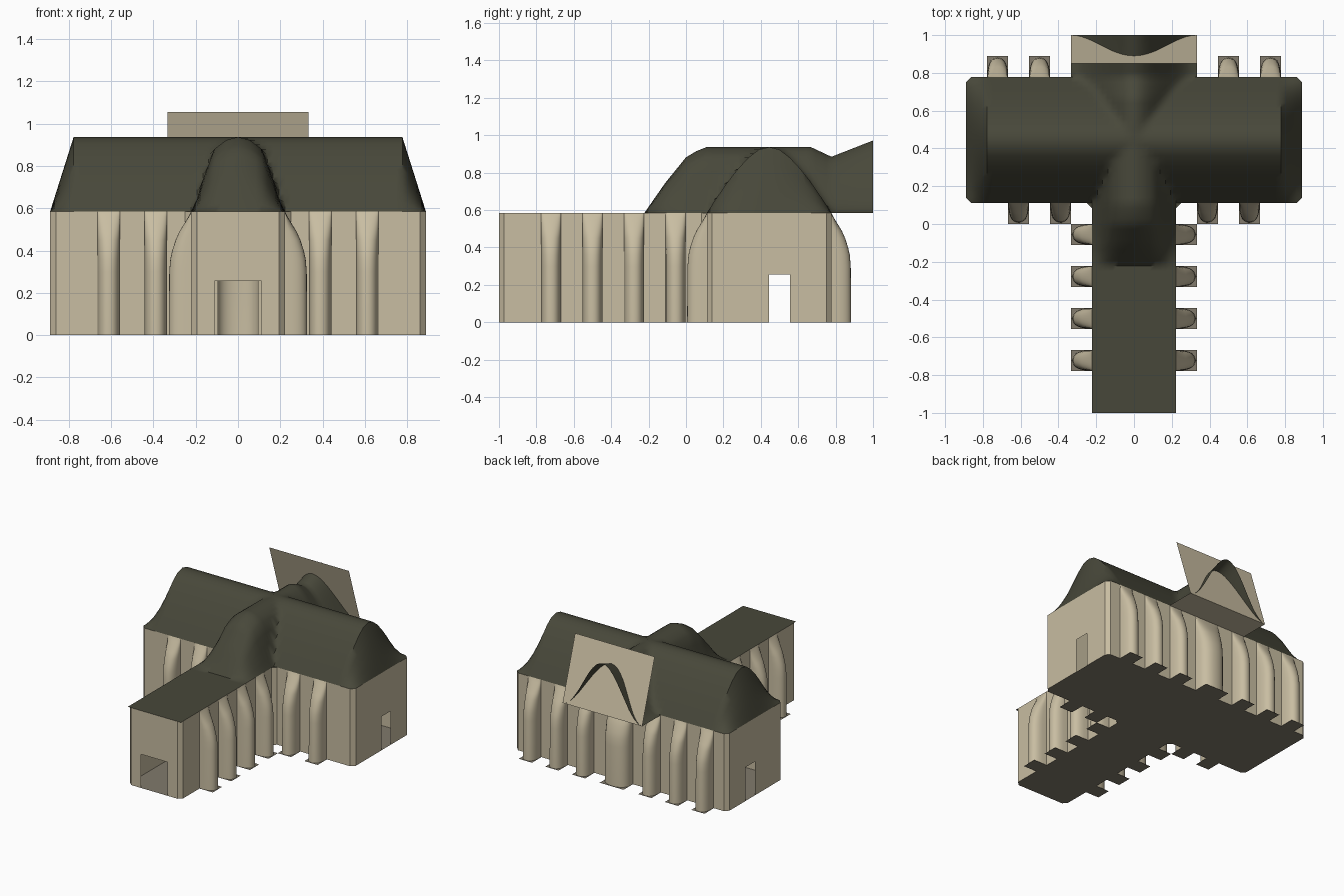
import bpy, bmesh, math
from mathutils import Vector

if "Cube" in bpy.data.objects:
    bpy.data.objects.remove(bpy.data.objects["Cube"])

U = 1 / 9          # planning module of the building
EAVE = 0.585
DOOR = 0.255


def material(name, col):
    m = bpy.data.materials.new(name)
    m.diffuse_color = (*col, 1)
    m.use_nodes = True
    m.node_tree.nodes["Principled BSDF"].inputs["Base Color"].default_value = m.diffuse_color
    return m


STONE = material("pale stone", (0.58, 0.51, 0.36))
SLATE = material("dark roof", (0.064, 0.064, 0.042))
BASE = material("grey base", (0.22, 0.195, 0.15))


def make(name, verts, faces, mat, smooth=None):
    me = bpy.data.meshes.new(name)
    me.from_pydata(verts, [], faces)
    me.update()
    ob = bpy.data.objects.new(name, me)
    bpy.context.collection.objects.link(ob)
    me.materials.append(mat)
    if smooth:
        bpy.ops.object.select_all(action='DESELECT')
        ob.select_set(True)
        bpy.context.view_layer.objects.active = ob
        bpy.ops.object.shade_smooth_by_angle(angle=math.radians(smooth))
    return ob


def lerp(pts, t):
    if t <= pts[0][0]:
        return pts[0][1]
    for (a, b), (c, d) in zip(pts, pts[1:]):
        if t <= c:
            return b + (d - b) * (t - a) / (c - a)
    return pts[-1][1]


# T-shaped outline, counter-clockwise, outer corners chamfered
c = U / 4
right = [(2*U - c, -1), (2*U, -1 + c), (2*U, U - c), (2*U + c, U), (8*U - c, U),
         (8*U, U + c), (8*U, 7*U - c), (8*U - c, 7*U)]
outline = right + [(-x, y) for x, y in reversed(right)]

# walls: one sheet per side, with door openings where listed (side index: centre, half width)
APSE = 0.1
doors = {6 - 1: ((8*U, 4.5*U), U/2), 7: ((0, 7*U), APSE - 0.005),
         15: ((0, -1), U), 9: ((-8*U, 4.5*U), U/2)}
doors = {}
for i, p in enumerate(outline):
    q = outline[(i + 1) % len(outline)]
    if abs(p[0] - q[0]) < 1e-6 and abs(abs(p[0]) - 8*U) < 1e-6:
        doors[i] = ((p[0], 4.5*U), U/2)
    elif abs(p[1] - q[1]) < 1e-6 and p[0] * q[0] < 0:
        doors[i] = ((0, p[1]), U if p[1] < 0 else APSE - 0.005)
wv, wf = [], []


def panel(p, q, z0, z1):
    n = len(wv)
    wv.extend([(p[0], p[1], z0), (q[0], q[1], z0), (q[0], q[1], z1), (p[0], p[1], z1)])
    wf.append((n, n + 1, n + 2, n + 3))


for i, p in enumerate(outline):
    q = outline[(i + 1) % len(outline)]
    if i in doors:
        mid, half = doors[i]
        d = (Vector(q) - Vector(p)).normalized() * half
        a, b = Vector(mid) - d, Vector(mid) + d
        panel(p, a, 0, EAVE)
        panel(b, q, 0, EAVE)
        panel(a, b, DOOR, EAVE)
    else:
        panel(p, q, 0, EAVE)
make("walls", wv, wf, STONE)

# floor sheet, facing down
make("floor", [(x, y, 0) for x, y in outline], [tuple(reversed(range(len(outline))))], BASE)


# buttresses: D-shaped section leaning back to the wall under the eaves
LEAN = [(0, .105), (.3, .103), (.36, .098), (.40, .089), (.45, .073), (.49, .055), (.56, .012), (EAVE, 0)]


def buttress(name, x, y, ang, hw=U/2 - 0.002):
    out = Vector((math.cos(ang), math.sin(ang), 0))
    side = Vector((-out.y, out.x, 0))
    o = Vector((x, y, 0))
    verts, faces, n = [], [], 14
    for z, d in LEAN:
        for k in range(n + 1):
            t = math.pi * (k / n - 0.5)
            s = math.copysign(abs(math.sin(t)) ** 0.9, t) * hw
            verts.append(o + side * s + out * (d * max(math.cos(t), 0) ** 0.7) + Vector((0, 0, z)))
    for j in range(len(LEAN) - 1):
        for k in range(n):
            a = j * (n + 1) + k
            faces.append((a, a + 1, a + n + 2, a + n + 1))
    make(name, verts, faces, STONE, 60)
    w = max(hw, U/2)
    make(name + "_foot", [o - side*w, o + side*w, o + side*w + out*U, o - side*w + out*U],
         [(0, 1, 2, 3)], BASE)


for s in (1, -1):
    for k in range(4):
        buttress("nave_buttress", s*2*U, -(0.5 + 2*k)*U, 0 if s > 0 else math.pi)
    for m in (3.5, 5.5):
        buttress("front_buttress", s*m*U, U, -math.pi/2)
    for m in (2.5, 4.5, 6.5):
        buttress("rear_buttress", s*m*U, 7*U, math.pi/2)
buttress("rear_apse", 0, 7*U, math.pi/2, APSE)

# roof height above the eaves: cross wing, nave and rear wing blended by maximum
CROSS = [(0, .352), (.5, .338), (1, .295), (1.5, .235), (2, .165), (2.5, .085), (3, 0)]
NAVE = [(0, 1), (.5, .96), (1, .84), (1.5, .42), (1.75, .17), (2, 0)]
RIDGE = [(-2, 0), (-1, .16), (0, .297), (.5, .33), (1, .352), (6, .352), (7, .3), (9, .387)]


def rise(x, y):     # in modules
    x = abs(x)
    h = 0
    if 1 <= y <= 7:
        h = lerp(CROSS, abs(y - 4)) * min(1, 8 - x)
    if y <= 4 and x < 2:
        h = max(h, lerp(RIDGE, y) * lerp(NAVE, x))
    if y >= 4 and x < 3:
        h = max(h, lerp(RIDGE, y) * math.cos(math.pi * x / 6) ** 2)
    return h


N = 4               # grid cells per module
index, rv, rf = {}, [], []


def vid(i, j):
    if (i, j) not in index:
        index[(i, j)] = len(rv)
        rv.append((i*U/N, j*U/N, EAVE + rise(i/N, j/N)))
    return index[(i, j)]


corners = {(sx*8*N, j) for sx in (1, -1) for j in (N, 7*N)}
for j in range(-9*N, 9*N):
    half = (2 if j < N else 8 if j < 7*N else 3) * N
    for i in range(-half, half):
        quad = [(i, j), (i + 1, j), (i + 1, j + 1), (i, j + 1)]
        rf.append([vid(*q) for q in quad if q not in corners])
for s in (1, -1):   # small fillets in the inner corners
    tri = [(s*2*N, N - 1), (s*(2*N + 1), N), (s*2*N, N)]
    rf.append([vid(*q) for q in (tri if s > 0 else tri[::-1])])
make("roof", rv, rf, SLATE, 50)

# rear wing soffit and leaning gable screen
w = 3*U
make("rear_soffit", [(-w, 7*U, EAVE), (w, 7*U, EAVE), (w, 1, EAVE), (-w, 1, EAVE)], [(3, 2, 1, 0)], STONE)
make("rear_screen", [(-w, 1, EAVE), (w, 1, EAVE), (w, 0.85, 1.055), (-w, 0.85, 1.055)], [(3, 2, 1, 0)], STONE)
